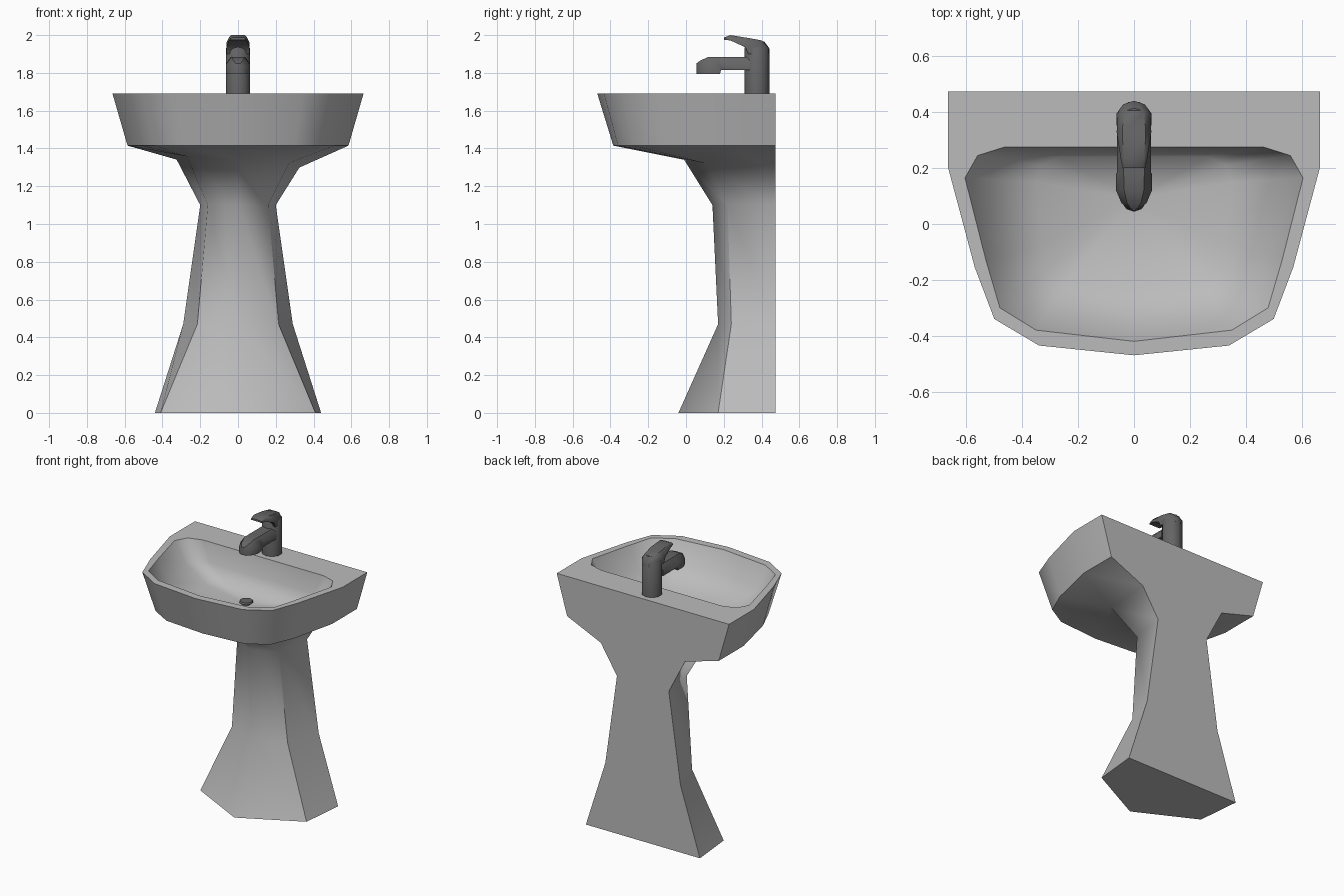
import bpy, bmesh, math

if "Cube" in bpy.data.objects:
    bpy.data.objects.remove(bpy.data.objects["Cube"])


def material(name, v):
    m = bpy.data.materials.new(name)
    m.diffuse_color = (v, v, v, 1)
    m.use_nodes = True
    m.node_tree.nodes["Principled BSDF"].inputs["Base Color"].default_value = m.diffuse_color
    return m


ceramic = material("ceramic grey", 0.5)
metal = material("dark metal", 0.13)


def loft(name, rings, mat, angle, cap_end=True):
    """Skin a list of equal-length closed rings; coincident points are merged."""
    bm = bmesh.new()
    vs = [[bm.verts.new(p) for p in r] for r in rings]
    n = len(vs[0])
    for a, b in zip(vs, vs[1:]):
        for i in range(n):
            j = (i + 1) % n
            bm.faces.new((a[i], a[j], b[j], b[i]))
    bm.faces.new(vs[0])
    if cap_end:
        bm.faces.new(vs[-1])
    bmesh.ops.remove_doubles(bm, verts=bm.verts, dist=0.0005)
    bmesh.ops.recalc_face_normals(bm, faces=bm.faces)
    me = bpy.data.meshes.new(name)
    bm.to_mesh(me)
    bm.free()
    ob = bpy.data.objects.new(name, me)
    bpy.context.collection.objects.link(ob)
    me.materials.append(mat)
    bpy.ops.object.select_all(action='DESELECT')
    ob.select_set(True)
    bpy.context.view_layer.objects.active = ob
    bpy.ops.object.shade_smooth_by_angle(angle=math.radians(angle))
    return ob


def mirror_ring(half, skew=0):
    """Half outline from back to front centre, mirrored in x."""
    full = half + [(-x, y, z) for x, y, z in half[-2::-1]]
    return [(x, y, z - skew * x) for x, y, z in full]


def flat(pts, z):
    return [(x, y, z) for x, y in pts]


def pedestal(back_x, side, front_y, z, back_z=None, skew=0):
    back = (back_x, 0.475, back_z or z)
    return mirror_ring([back] * 2 + [(*side, z)] * 4 + [(0, front_y, z)], skew)


# Basin outlines (half, back to front)
under = [(.585, .475), (.585, .475), (.585, .2), (.51, -.12), (.44, -.28), (.3, -.36), (0, -.385)]
rim = [(.665, .475), (.665, .475), (.665, .2), (.57, -.155), (.5, -.34), (.34, -.435), (0, -.47)]
opening = [(.465, .275), (.56, .245), (.605, .165), (.53, -.13), (.48, -.3), (.35, -.38), (0, -.42)]
floor = [(.265, .24), (.33, .21), (.35, .15), (.33, -.08), (.31, -.17), (.24, -.21), (0, -.23)]
middle = [(a + (c - a) * .35, b + (d - b) * .35) for (a, b), (c, d) in zip(opening, floor)]

# Pedestal and basin in one skin, from the foot up over the rim and into the bowl
loft("pedestal_basin", [
    pedestal(.44, (.41, .17), -.04, 0),
    pedestal(.29, (.215, .24), .17, .47),
    pedestal(.20, (.16, .22), .14, 1.10),
    pedestal(.325, (.27, .10), -.01, 1.34, 1.32, .065),
    mirror_ring(flat(under, 1.415)),
    mirror_ring(flat(rim, 1.692)),
    mirror_ring(flat(opening, 1.692)),
    mirror_ring(flat(middle, 1.555)),
    mirror_ring(flat(floor, 1.46)),
    [(0, .09, 1.44)] * 13,
], ceramic, 50, cap_end=False)


def circle(cy, r, z, n):
    return [(r * math.sin(2 * math.pi * i / n), cy + r * math.cos(2 * math.pi * i / n), z)
            for i in range(n)]


def section(y, wide, narrow, z0, z1):
    zm = z0 + (z1 - z0) * .55
    return [(-wide, y, z0), (wide, y, z0), (wide, y, zm), (narrow, y, z1), (-narrow, y, z1), (-wide, y, zm)]


# Drain plug
loft("drain", [circle(.09, .03, 1.43, 10), circle(.09, .03, 1.452, 10),
               circle(.09, .045, 1.455, 10), circle(.09, .04, 1.465, 10)], metal, 40)

# Tap: upright body, spout and lever handle
loft("tap_body", [circle(.375, .066, 1.68, 10), circle(.375, .066, 1.93, 10),
                  circle(.37, .045, 1.965, 10)], metal, 50)
loft("tap_spout", [section(*s) for s in (
    (.34, .06, .037, 1.815, 1.885), (.185, .06, .037, 1.815, 1.885),
    (.18, .064, .037, 1.795, 1.885), (.12, .064, .035, 1.795, 1.885),
    (.075, .045, .025, 1.795, 1.865), (.055, .02, .012, 1.795, 1.85))], metal, 45)
loft("tap_lever", [section(*s) for s in (
    (.437, .02, .015, 1.90, 1.935), (.40, .058, .036, 1.90, 1.972),
    (.33, .062, .042, 1.90, 1.985), (.315, .06, .042, 1.935, 1.987),
    (.235, .048, .036, 1.972, 2.0), (.20, .04, .03, 1.975, 1.987))], metal, 45)
